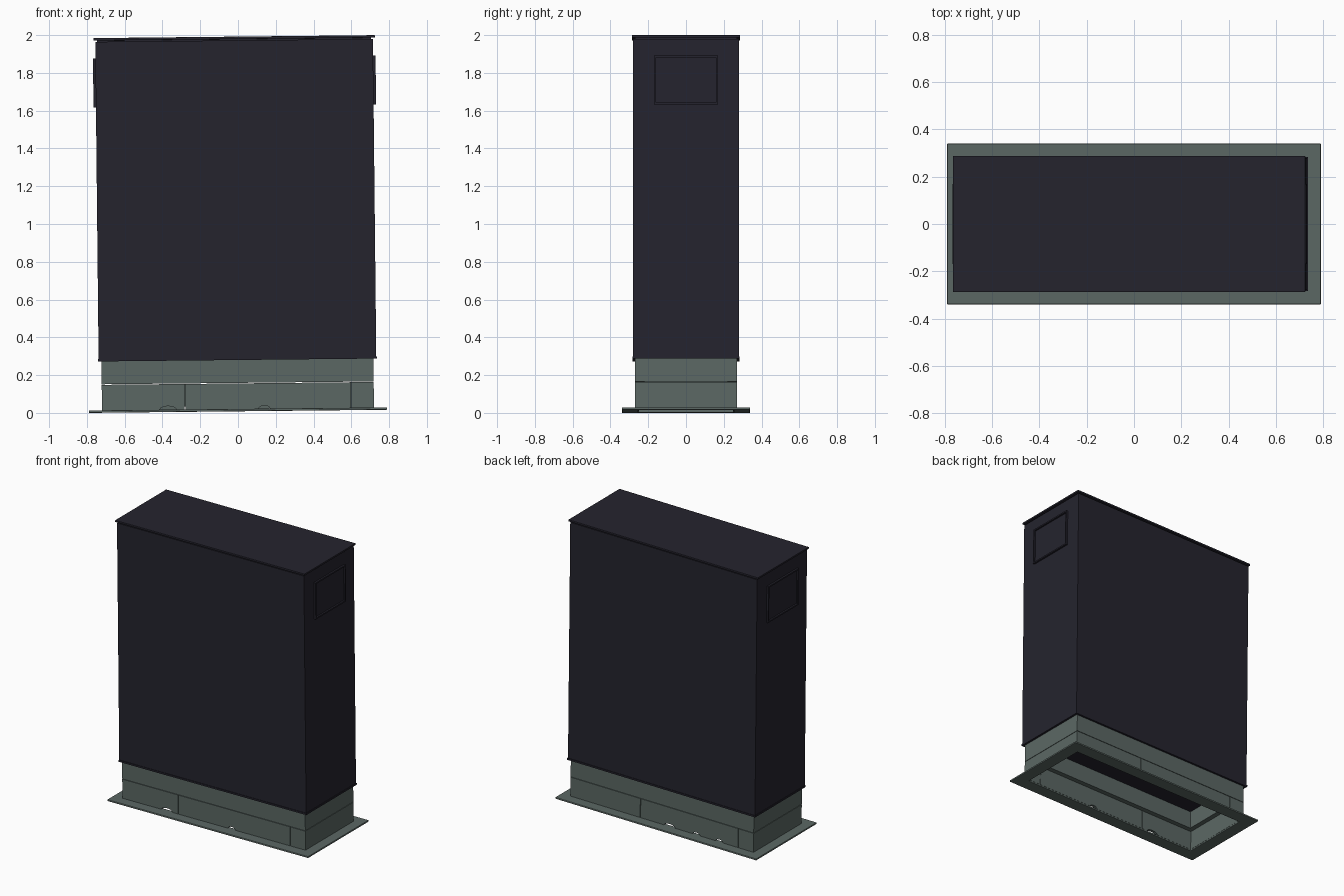
import bpy, bmesh, math
from mathutils import Matrix, Vector

if "Cube" in bpy.data.objects:
    bpy.data.objects.remove(bpy.data.objects["Cube"], do_unlink=True)

LEAN = Matrix.Rotation(-0.0105, 4, 'Y')  # whole cabinet leans very slightly


def material(name, rgb):
    m = bpy.data.materials.new(name)
    m.use_nodes = True
    m.diffuse_color = (*rgb, 1)
    m.node_tree.nodes["Principled BSDF"].inputs["Base Color"].default_value = (*rgb, 1)
    return m


navy = material("dark navy", (0.018, 0.017, 0.027))
stone = material("grey green", (0.105, 0.137, 0.127))


def finish(name, bm, mat, bevel=0):
    bmesh.ops.recalc_face_normals(bm, faces=bm.faces)
    mesh = bpy.data.meshes.new(name)
    bm.to_mesh(mesh)
    bm.free()
    mesh.materials.append(mat)
    ob = bpy.data.objects.new(name, mesh)
    bpy.context.collection.objects.link(ob)
    ob.matrix_world = LEAN
    if bevel:
        mod = ob.modifiers.new("soft edges", 'BEVEL')
        mod.width, mod.segments = bevel, 2
    return ob


def box(name, half_x, half_y, z0, z1, mat, bevel=0):
    bm = bmesh.new()
    bmesh.ops.create_cube(bm, size=1)
    for v in bm.verts:
        v.co = (v.co.x * 2 * half_x, v.co.y * 2 * half_y, z0 + (v.co.z + 0.5) * (z1 - z0))
    return finish(name, bm, mat, bevel)


def ring(name, outer, inner, lo, hi, place, mat, bevel=0):
    """Rectangular frame; place(u, v, w) maps its plane and depth to space."""
    bm = bmesh.new()
    corners = [(-1, -1), (1, -1), (1, 1), (-1, 1)]
    loops = [[bm.verts.new(place(size[0] * a, size[1] * b, w)) for a, b in corners]
             for size, w in ((outer, lo), (outer, hi), (inner, hi), (inner, lo))]
    for k in range(4):
        p, q = loops[k], loops[(k + 1) % 4]
        for i in range(4):
            j = (i + 1) % 4
            bm.faces.new((p[i], p[j], q[j], q[i]))
    return finish(name, bm, mat, bevel)


def flat(u, v, w):
    return Vector((u, v, w))


def wall(name, x0, x1, side, notches):
    """Plinth wall panel with shallow arched openings along its foot."""
    foot, top, outer, thick = 0.02, 0.156, 0.27, 0.02
    outline = [(x0, foot)]
    for cx, r, h in notches:
        for k in range(7):
            t = math.pi * (1 - k / 6)
            outline.append((cx + r * math.cos(t), foot + h * math.sin(t)))
    outline += [(x1, foot), (x1, top), (x0, top)]
    bm = bmesh.new()
    face = bm.faces.new([bm.verts.new((x, side * outer, z)) for x, z in outline])
    moved = bmesh.ops.extrude_face_region(bm, geom=[face])["geom"]
    bmesh.ops.translate(bm, vec=(0, -side * thick, 0),
                        verts=[v for v in moved if isinstance(v, bmesh.types.BMVert)])
    bmesh.ops.triangulate(bm, faces=[f for f in bm.faces if len(f.verts) > 4])
    finish(name, bm, stone)


# Foot flange
ring("foot_flange", (0.79, 0.34), (0.70, 0.25), 0.0083, 0.021, flat, stone, 0.004)

# Lower plinth walls, split by narrow joints
GAP = 0.002
for label, side, cuts, notches in (
        ("front", -1, (-0.28, 0.60), ((-0.37, 0.045, 0.02), (0.14, 0.03, 0.018))),
        ("back", 1, (-0.60, 0.17), ((-0.45, 0.03, 0.018), (-0.27, 0.03, 0.018),
                                    (-0.06, 0.045, 0.02)))):
    edges = (-0.72 - GAP, *cuts, 0.72 + GAP)
    for i in range(3):
        a, b = edges[i] + GAP, edges[i + 1] - GAP
        wall(f"{label}_plinth_panel_{i + 1}", a, b, side,
             [n for n in notches if a < n[0] < b])
for label, s in (("left", 1), ("right", -1)):
    end = box(f"{label}_plinth_end", 0.01, 0.25, 0.02, 0.156, stone)
    end.matrix_world = LEAN @ Matrix.Translation((s * 0.71, 0, 0))

# Upper plinth tier with an inner ledge
ring("upper_plinth", (0.72, 0.27), (0.67, 0.22), 0.159, 0.287, flat, stone)

# Cabinet, bottom rim and lid
box("cabinet_body", 0.735, 0.28, 0.284, 1.972, navy)
ring("cabinet_bottom_rim", (0.739, 0.284), (0.725, 0.27), 0.28, 0.292, flat, navy)
box("lid_neck", 0.725, 0.27, 1.97, 1.982, navy)
box("lid", 0.745, 0.287, 1.979, 1.992, navy, 0.002)

# Framed hatch on each end
for label, s in (("left", 1), ("right", -1)):
    ring(f"{label}_hatch_frame", (0.17, 0.13), (0.16, 0.12), 0.733, 0.748,
         lambda u, v, w: Vector((s * w, u, 1.755 + v)), navy)
    hatch = box(f"{label}_hatch", 0.004, 0.156, 1.639, 1.871, navy)
    hatch.matrix_world = LEAN @ Matrix.Translation((s * 0.737, 0, 0))
